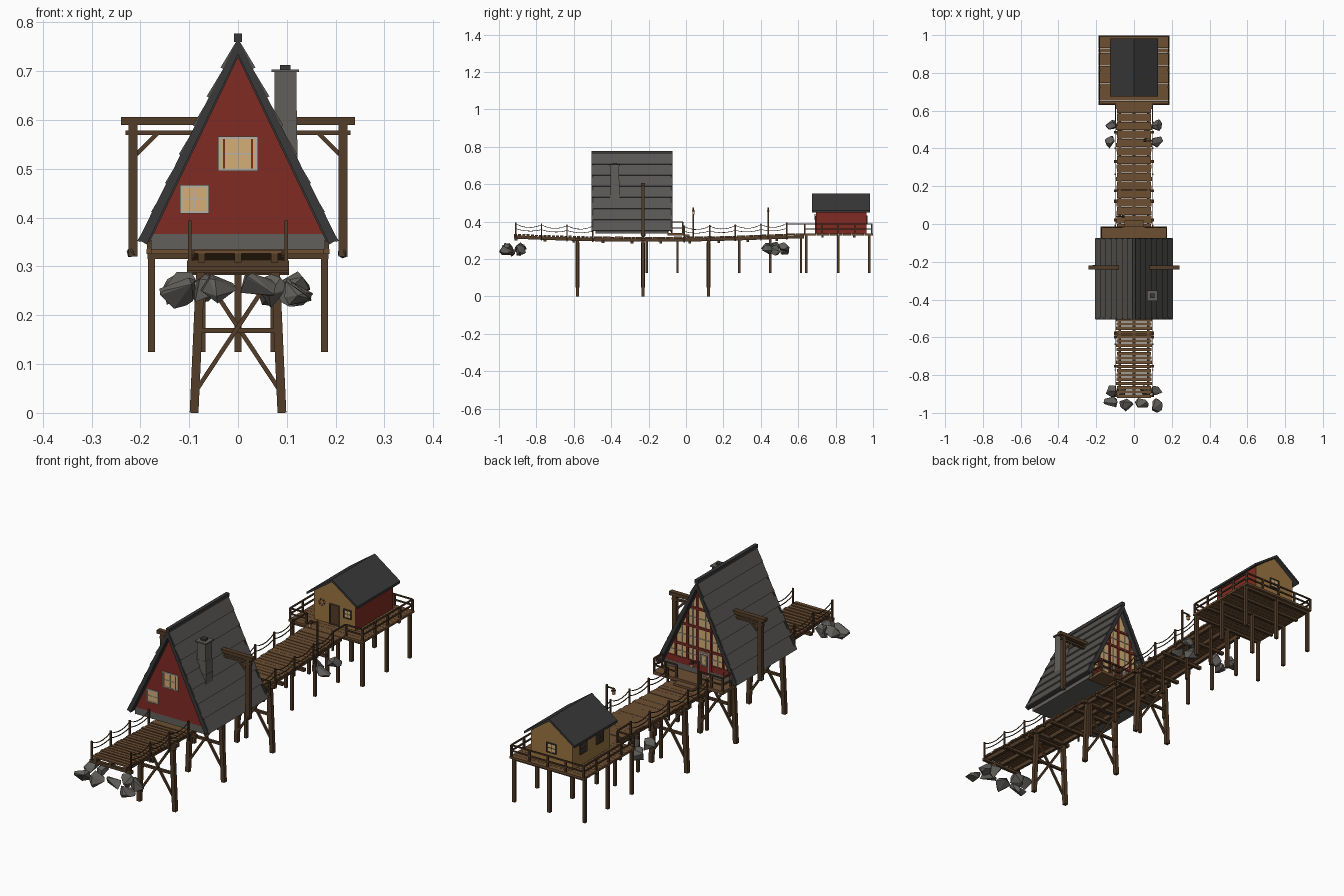
import bpy, bmesh, math, random
from mathutils import Vector, Matrix

if "Cube" in bpy.data.objects:
    bpy.data.objects.remove(bpy.data.objects["Cube"])

random.seed(4)

def material(name, r, g, b):
    m = bpy.data.materials.new(name)
    m.diffuse_color = (r, g, b, 1)
    m.use_nodes = True
    m.node_tree.nodes["Principled BSDF"].inputs["Base Color"].default_value = m.diffuse_color
    return m

DECK = material("plank brown", 0.155, 0.078, 0.032)
WOOD = material("dark timber", 0.085, 0.046, 0.021)
RED = material("barn red", 0.22, 0.024, 0.017)
OCHRE = material("ochre", 0.33, 0.18, 0.055)
GLOW = material("warm glass", 0.66, 0.43, 0.18)
PALE = material("pale trim", 0.48, 0.45, 0.38)
ROOF = material("roof grey", 0.095, 0.092, 0.085)
DARK = material("charcoal", 0.04, 0.04, 0.04)
STONE = material("stone grey", 0.12, 0.115, 0.105)

class Part:
    """Collects simple solids into one named object."""
    def __init__(self, name, mat):
        self.name, self.mat, self.bm = name, mat, bmesh.new()

    def box(self, x0, x1, y0, y1, z0, z1):
        m = Matrix.Translation(((x0+x1)/2, (y0+y1)/2, (z0+z1)/2)) @ Matrix.Diagonal((x1-x0, y1-y0, z1-z0, 1))
        bmesh.ops.create_cube(self.bm, size=1, matrix=m)

    def beam(self, a, b, w, h=None):
        a, b = Vector(a), Vector(b)
        d = b - a
        up = Vector((0, 1, 0)) if abs(d.normalized().y) < 0.9 else Vector((0, 0, 1))
        x = d.cross(up).normalized()
        y = d.normalized().cross(x)
        r = Matrix((x, y, d.normalized())).transposed().to_4x4()
        m = Matrix.Translation((a+b)/2) @ r @ Matrix.Diagonal((w, h or w, d.length, 1))
        bmesh.ops.create_cube(self.bm, size=1, matrix=m)

    def prism(self, pts, y0, y1):
        """Extrudes an x-z outline along y."""
        f = self.bm.faces.new([self.bm.verts.new((x, y0, z)) for x, z in pts])
        ex = bmesh.ops.extrude_face_region(self.bm, geom=[f])["geom"]
        bmesh.ops.translate(self.bm, vec=(0, y1-y0, 0), verts=[v for v in ex if isinstance(v, bmesh.types.BMVert)])

    def rock(self, c, r):
        vs = [self.bm.verts.new((Vector((random.gauss(0, 1), random.gauss(0, 1), random.gauss(0, 1))).normalized()
              * random.uniform(0.85, 1.1)) * r + Vector(c)) for _ in range(13)]
        out = bmesh.ops.convex_hull(self.bm, input=vs)
        loose = [v for v in vs if v.is_valid and not v.link_faces]
        bmesh.ops.delete(self.bm, geom=loose, context='VERTS')

    def done(self):
        bmesh.ops.recalc_face_normals(self.bm, faces=self.bm.faces)
        me = bpy.data.meshes.new(self.name)
        self.bm.to_mesh(me)
        ob = bpy.data.objects.new(self.name, me)
        me.materials.append(self.mat)
        bpy.context.collection.objects.link(ob)
        return ob

def deck_z(y):
    t = (y + 0.2) / 0.75
    return 0.318 + 0.018 * min(1, t * t)

# Bridge deck: open planks at the front, tight planks behind
planks = Part("bridge_planks", DECK)
y = -0.92
while y < 0.63:
    step, gap = (0.0225, 0.006) if y < -0.5 else (0.0225, 0.0012)
    w = 0.092 + random.uniform(-0.003, 0.003)
    z = deck_z(y)
    planks.box(-w, w, y, y + step - gap, z - 0.008, z + random.uniform(-0.001, 0.001))
    y += step
planks.done()

# Bridge stringers and cross beams
under = Part("bridge_beams", WOOD)
ys = [-0.92 + 0.155 * i for i in range(11)]
for a, b in zip(ys, ys[1:]):
    for x in (-0.075, 0, 0.075):
        under.beam((x, a, deck_z(a) - 0.017), (x, b, deck_z(b) - 0.017), 0.014, 0.018)
for y in ys[:-1]:
    under.box(-0.105, 0.105, y + 0.004, y + 0.018, deck_z(y) - 0.036, deck_z(y) - 0.022)
under.done()

# Braced tall trestles and short piles
trestle = Part("trestles", WOOD)
for y in (-0.58, -0.23, 0.12):
    for s in (-1, 1):
        trestle.beam((s*0.09, y, 0), (s*0.076, y, 0.31), 0.018)
        trestle.beam((s*0.083, y + s*0.006, 0.05), (-s*0.072, y + s*0.006, 0.285), 0.009)
    trestle.box(-0.085, 0.085, y - 0.006, y + 0.006, 0.164, 0.174)
    trestle.box(-0.105, 0.105, y - 0.01, y + 0.01, 0.295, 0.311)
trestle.done()
piles = Part("piles", WOOD)
for i in range(6):
    for x in (-0.073, 0.073):
        piles.box(x-0.006, x+0.006, -0.216 + 0.165*i, -0.204 + 0.165*i, 0.125, 0.31)
for y in (0.642, 0.815, 0.98):
    for x in (-0.177, 0, 0.177):
        piles.box(x-0.007, x+0.007, y-0.007, y+0.007, 0.125, 0.325)
piles.done()

# Rope railings
posts = Part("rail_posts", WOOD)
ropes = Part("rail_ropes", WOOD)
for s in (-1, 1):
    for y0, n in ((-0.91, 3), (-0.01, 4)):
        for i in range(n + 1):
            y = y0 + 0.137*i
            z = deck_z(y)
            posts.box(s*0.099-0.0035, s*0.099+0.0035, y-0.0035, y+0.0035, z-0.03, z+0.06)
            if i == n:
                continue
            for h, sag in ((0.054, 0.017), (0.028, 0.01)):
                p = [(s*0.099, y + 0.137*t/5, deck_z(y + 0.137*t/5) + h - sag*4*(t/5)*(1-t/5)) for t in range(6)]
                for a, b in zip(p, p[1:]):
                    ropes.beam(a, b, 0.003)
    posts.box(s*0.098-0.003, s*0.098+0.003, 0.54, 0.63, 0.385, 0.391)
posts.done()
ropes.done()

# Lamp posts
lamps, glow = Part("lamp_posts", WOOD), Part("lamp_lights", GLOW)
for s, y in ((-1, 0.04), (1, 0.44)):
    lamps.box(s*0.09-0.004, s*0.09+0.004, y-0.004, y+0.004, 0.31, 0.475)
    lamps.beam((s*0.092, y, 0.465), (s*0.052, y, 0.465), 0.005)
    lamps.box(s*0.056-0.007, s*0.056+0.007, y-0.007, y+0.007, 0.453, 0.459)
    glow.box(s*0.056-0.005, s*0.056+0.005, y-0.005, y+0.005, 0.438, 0.453)
lamps.done()
glow.done()

# Boulders at both shores
rocks = Part("boulders", STONE)
for x in (-0.12, -0.04, 0.04, 0.12):
    rocks.rock((x, -0.955 + random.uniform(-0.01, 0.01), 0.25), 0.038)
for s in (-1, 1):
    for x, y in ((0.115, -0.885), (0.065, -0.885), (0.12, 0.435), (0.12, 0.52), (0.07, 0.475)):
        rocks.rock((s*x, y, 0.252 + random.uniform(-0.008, 0.008)), 0.034)
    rocks.rock((s*0.215, -0.23, 0.33), 0.014)
rocks.done()

# A-frame house: base, gables and interior body
base = Part("house_base", STONE)
base.box(-0.178, 0.178, -0.485, -0.095, 0.335, 0.366)
base.done()
body = Part("house_front_wall", RED)
body.prism([(-0.18, 0.366), (0.18, 0.366), (0, 0.742)], -0.485, -0.12)
body.done()
glass = Part("house_rear_glazing", GLOW)
glass.prism([(-0.18, 0.366), (0.18, 0.366), (0, 0.742)], -0.12, -0.1)
glass.done()

# A-frame roof: slabs, overlapping courses, bargeboards, ridge
slab, course, cap = Part("house_roof_slab", DARK), Part("roof_courses", ROOF), Part("ridge_cap", DARK)
N = 7
for s in (-1, 1):
    slab.prism([(0, 0.764), (s*0.196, 0.355), (s*0.181, 0.35), (0, 0.728)], -0.5, -0.078)
    a, b = Vector((0, 0.766)), Vector((s*0.199, 0.352))
    n = Vector((s*0.9, 0.435))
    for i in range(N):
        p, q = a.lerp(b, i/N), a.lerp(b, (i+1.04)/N)
        course.prism([p + n*0.0005, q + n*0.007, q + n*0.0005, p - n*0.004], -0.503, -0.076)
    for y0, y1 in ((-0.506, -0.495), (-0.083, -0.073)):
        cap.prism([(0, 0.767), (s*0.204, 0.355), (s*0.187, 0.345), (0, 0.735)], y0, y1)
cap.box(-0.008, 0.008, -0.506, -0.073, 0.76, 0.777)
slab.done()
course.done()
cap.done()

# Chimney
chim = Part("chimney", STONE)
for z0, z1, r in ((0.5, 0.56, 0.025), (0.56, 0.62, 0.0235), (0.62, 0.7, 0.0225), (0.698, 0.704, 0.028)):
    chim.box(0.097-r, 0.097+r, -0.38-r, -0.38+r, z0, z1)
chim.done()
pot = Part("chimney_pot", DARK)
pot.box(0.086, 0.108, -0.391, -0.369, 0.704, 0.713)
pot.done()

# Flat windows: glass plate, trim and cross bars; n is the outward axis
def window(name, c, w, h, n, trim=PALE, fill=GLOW, bars=True):
    c, n = Vector(c), Vector(n)
    u = Vector((abs(n.y), abs(n.x), 0))
    def plate(part, du, dz, a, b, t):
        m = c + u*du + Vector((0, 0, dz))
        e = u*a + Vector((abs(n.x)*t, abs(n.y)*t, b))
        part.box(m.x-e.x, m.x+e.x, m.y-e.y, m.y+e.y, m.z-e.z, m.z+e.z)
    pane, frame = Part(name + "_panel", fill), Part(name + "_trim", trim)
    plate(pane, 0, 0, w/2, h/2, 0.002)
    for s in (-1, 1):
        plate(frame, s*w/2, 0, 0.0025, h/2 + 0.0025, 0.004)
        plate(frame, 0, s*h/2, w/2, 0.0025, 0.004)
    if bars:
        plate(frame, 0, 0, 0.0012, h/2, 0.0035)
        plate(frame, 0, 0, w/2, 0.0012, 0.0035)
    pane.done()
    frame.done()

window("upper_window", (0, -0.486, 0.531), 0.076, 0.066, (0, -1, 0))
window("lower_window", (-0.089, -0.486, 0.438), 0.054, 0.053, (0, -1, 0))
window("house_door", (-0.025, -0.095, 0.392), 0.048, 0.098, (0, 1, 0), PALE, RED, False)
window("door_glass", (-0.025, -0.091, 0.412), 0.026, 0.04, (0, 1, 0))

# Red bars and glazing frame
bars = Part("red_window_frames", RED)
for x in (-0.029, 0.029):
    bars.box(x-0.002, x+0.002, -0.49, -0.484, 0.5, 0.562)
for x in (-0.12, -0.06, 0.01, 0.06, 0.12):
    bars.box(x-0.004, x+0.004, -0.102, -0.093, 0.366, 0.735 - abs(x)*2.08)
for z in (0.39, 0.455, 0.55, 0.635):
    w = (0.742 - z) / 2.09
    bars.box(-w, w, -0.102, -0.094, z-0.005, z+0.005)
bars.box(-0.175, 0.175, -0.102, -0.0955, 0.366, 0.39)
bars.done()
mull = Part("pale_mullions", PALE)
for x in (-0.09, -0.03, 0.035, 0.09):
    mull.box(x-0.0015, x+0.0015, -0.102, -0.096, 0.39, 0.735 - abs(x)*2.08)
for z in (0.42, 0.5, 0.59):
    w = (0.742 - z) / 2.09
    mull.box(-w, w, -0.102, -0.0965, z-0.0015, z+0.0015)
mull.done()

# Straight timber railing through corner points
def railing(name, pts, z, h, n):
    p = Part(name, WOOD)
    for (x0, y0), (x1, y1) in zip(pts, pts[1:]):
        k = max(1, round(math.hypot(x1-x0, y1-y0) / n))
        for i in range(k + 1):
            x, y = x0 + (x1-x0)*i/k, y0 + (y1-y0)*i/k
            p.box(x-0.004, x+0.004, y-0.004, y+0.004, z, z+h)
        for f in (0.5, 1):
            p.beam((x0, y0, z+h*f), (x1, y1, z+h*f), 0.006)
    p.done()

# Rear balcony with step
balcony = Part("balcony", DECK)
balcony.box(-0.178, 0.175, -0.1, -0.012, 0.326, 0.34)
balcony.box(-0.05, 0.05, -0.012, 0.018, 0.318, 0.33)
balcony.done()
for s in (-1, 1):
    railing("balcony_railing", [(s*0.172, -0.075), (s*0.172, -0.018), (s*0.06, -0.018)], 0.335, 0.062, 0.055)

# Side hoist frames
hoist = Part("side_frames", WOOD)
for s in (-1, 1):
    hoist.box(s*0.215-0.009, s*0.215+0.009, -0.239, -0.221, 0.32, 0.6)
    hoist.beam((s*0.07, -0.23, 0.598), (s*0.24, -0.23, 0.598), 0.016, 0.022)
    hoist.beam((s*0.09, -0.23, 0.574), (s*0.23, -0.23, 0.574), 0.009, 0.012)
    hoist.beam((s*0.208, -0.23, 0.53), (s*0.163, -0.23, 0.575), 0.009)
hoist.done()

# Hut platform
plat = Part("hut_platform", DECK)
for i in range(16):
    y = 0.63 + i*0.370/16
    plat.box(-0.187, 0.187, y, y + 0.0221, 0.326, 0.336)
plat.done()
frame = Part("platform_joists", WOOD)
for y in (0.642, 0.73, 0.815, 0.9, 0.98):
    frame.box(-0.185, 0.185, y-0.006, y+0.006, 0.315, 0.326)
frame.done()
railing("platform_railing", [(-0.1, 0.635), (-0.182, 0.635), (-0.182, 0.994), (0.182, 0.994), (0.182, 0.635), (0.1, 0.635)],
        0.336, 0.05, 0.09)

# Hut walls: ochre, with the right side red
hut = Part("hut_walls", OCHRE)
hut.prism([(-0.105, 0.336), (0.105, 0.336), (0.105, 0.462), (0, 0.54), (-0.105, 0.462)], 0.695, 0.965)
ob = hut.done()
ob.data.materials.append(RED)
for f in ob.data.polygons:
    f.material_index = 1 if f.normal.x > 0.9 else 0
hroof = Part("hut_roof", DARK)
for s in (-1, 1):
    hroof.prism([(0, 0.55), (s*0.127, 0.46), (s*0.127, 0.449), (0, 0.538)], 0.675, 0.983)
hroof.done()

# Hut door, windows and life ring
window("hut_door", (0, 0.694, 0.382), 0.045, 0.088, (0, -1, 0), WOOD, WOOD, False)
window("hut_front_window", (0.065, 0.694, 0.402), 0.034, 0.036, (0, -1, 0), DARK)
window("hut_back_window", (0, 0.966, 0.41), 0.045, 0.04, (0, 1, 0), DARK)
for y in (0.77, 0.89):
    window("hut_side_window", (-0.106, y, 0.41), 0.045, 0.04, (-1, 0, 0), WOOD, DARK)
for k, mat in enumerate((PALE, RED)):
    ring = Part("life_ring", mat)
    for i in range(k, 12, 2):
        a, b = math.tau*i/12, math.tau*(i+1)/12
        ring.beam((-0.062 + 0.013*math.cos(a), 0.69, 0.425 + 0.013*math.sin(a)),
                  (-0.062 + 0.013*math.cos(b), 0.69, 0.425 + 0.013*math.sin(b)), 0.005)
    ring.done()
